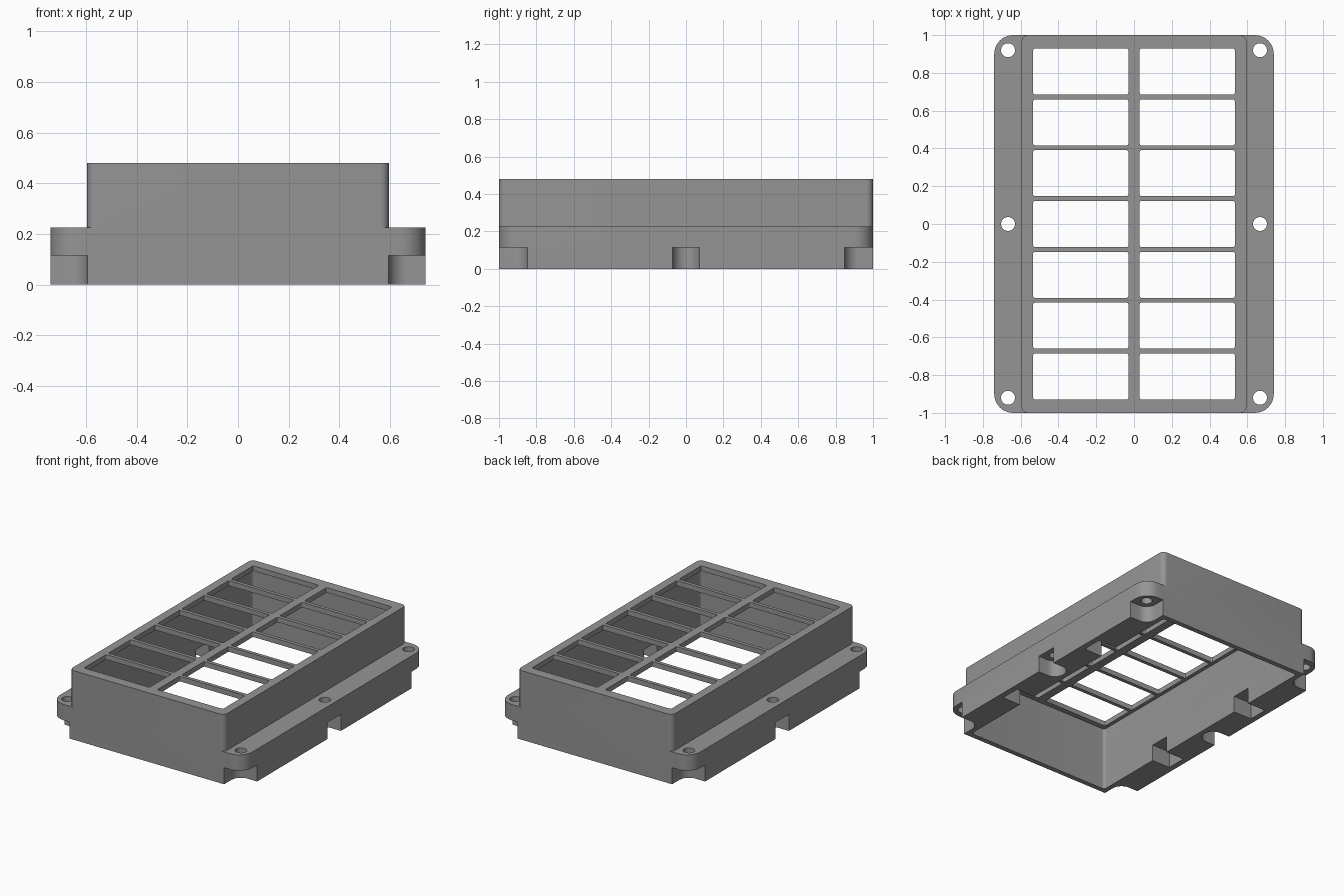
import bpy, bmesh
from math import cos, sin, pi

cube = bpy.data.objects.get("Cube")
if cube:
    bpy.data.objects.remove(cube)

grey = bpy.data.materials.new("mid grey")
grey.use_nodes = True
colour = (0.3, 0.3, 0.3, 1)
grey.diffuse_color = colour
grey.node_tree.nodes["Principled BSDF"].inputs["Base Color"].default_value = colour


def prism(name, x0, x1, y0, y1, z0, z1, radius=0, steps=8):
    """Upright block with rounded vertical corners."""
    outline = []
    corners = [(x1, y1, -1, -1), (x0, y1, 1, -1), (x0, y0, 1, 1), (x1, y0, -1, 1)]
    for q, (cx, cy, sx, sy) in enumerate(corners):
        if radius == 0:
            outline.append((cx, cy))
            continue
        for i in range(steps + 1):
            a = pi / 2 * (q + i / steps)
            outline.append((cx + radius * (sx + cos(a)), cy + radius * (sy + sin(a))))
    bm = bmesh.new()
    face = bm.faces.new([bm.verts.new((x, y, z0)) for x, y in outline])
    top = bmesh.ops.extrude_face_region(bm, geom=[face])["geom"]
    bmesh.ops.translate(bm, vec=(0, 0, z1 - z0),
                        verts=[v for v in top if isinstance(v, bmesh.types.BMVert)])
    bmesh.ops.remove_doubles(bm, verts=bm.verts, dist=1e-5)
    bmesh.ops.recalc_face_normals(bm, faces=bm.faces)
    mesh = bpy.data.meshes.new(name)
    bm.to_mesh(mesh)
    bm.free()
    mesh.materials.append(grey)
    obj = bpy.data.objects.new(name, mesh)
    bpy.context.collection.objects.link(obj)
    return obj


def cylinder(name, x, y, r, z0, z1):
    return prism(name, x - r, x + r, y - r, y + r, z0, z1, r * 0.999)


def combine(target, tool, operation):
    tool.hide_render = True
    mod = target.modifiers.new("combine", "BOOLEAN")
    mod.operation = operation
    mod.solver = "EXACT"
    mod.object = tool
    bpy.context.view_layer.objects.active = target
    bpy.ops.object.modifier_apply(modifier=mod.name)
    bpy.data.objects.remove(tool)


# Tall body joined to the wider mounting flange
case = prism("open_case", -0.595, 0.595, -1, 1, 0, 0.48, 0.035)
combine(case, prism("flange", -0.74, 0.74, -1, 1, 0, 0.225, 0.1), "UNION")

# Hollow interior, open underneath
combine(case, prism("cavity", -0.56, 0.56, -0.965, 0.965, -0.1, 0.445, 0.02), "DIFFERENCE")

# Two columns of seven windows in the top
for column in (-1, 1):
    for row in range(7):
        x, y = column * 0.282, (row - 3) * 0.269
        combine(case, prism("window", x - 0.252, x + 0.252, y - 0.122, y + 0.122,
                            0.4, 0.6, 0.01, 3), "DIFFERENCE")

OUT = 1.2
for side in (-1, 1):
    # Screw holes with rounded pockets below them
    for end in (-1, 0, 1):
        x, y, r = side * 0.667, end * 0.92, 0.073
        xs = sorted((side * (0.667 - r), side * OUT))
        if end:
            ys = sorted((end * (0.92 - r), end * OUT))
        else:
            ys = (-r, r)
        combine(case, prism("pocket", *xs, *ys, -0.1, 0.115, r * 0.995), "DIFFERENCE")
        combine(case, cylinder("screw_hole", x, y, 0.037, 0.05, 0.3), "DIFFERENCE")
    # Notches in the flange, open to the interior
    for end in (-1, 1):
        xs = sorted((side * 0.5, side * 0.7))
        y = end * 0.41
        combine(case, prism("notch", *xs, y - 0.07, y + 0.07, -0.1, 0.115), "DIFFERENCE")

bpy.ops.object.select_all(action="DESELECT")
case.select_set(True)
bpy.context.view_layer.objects.active = case
bpy.ops.object.shade_smooth_by_angle(angle=pi / 6)
